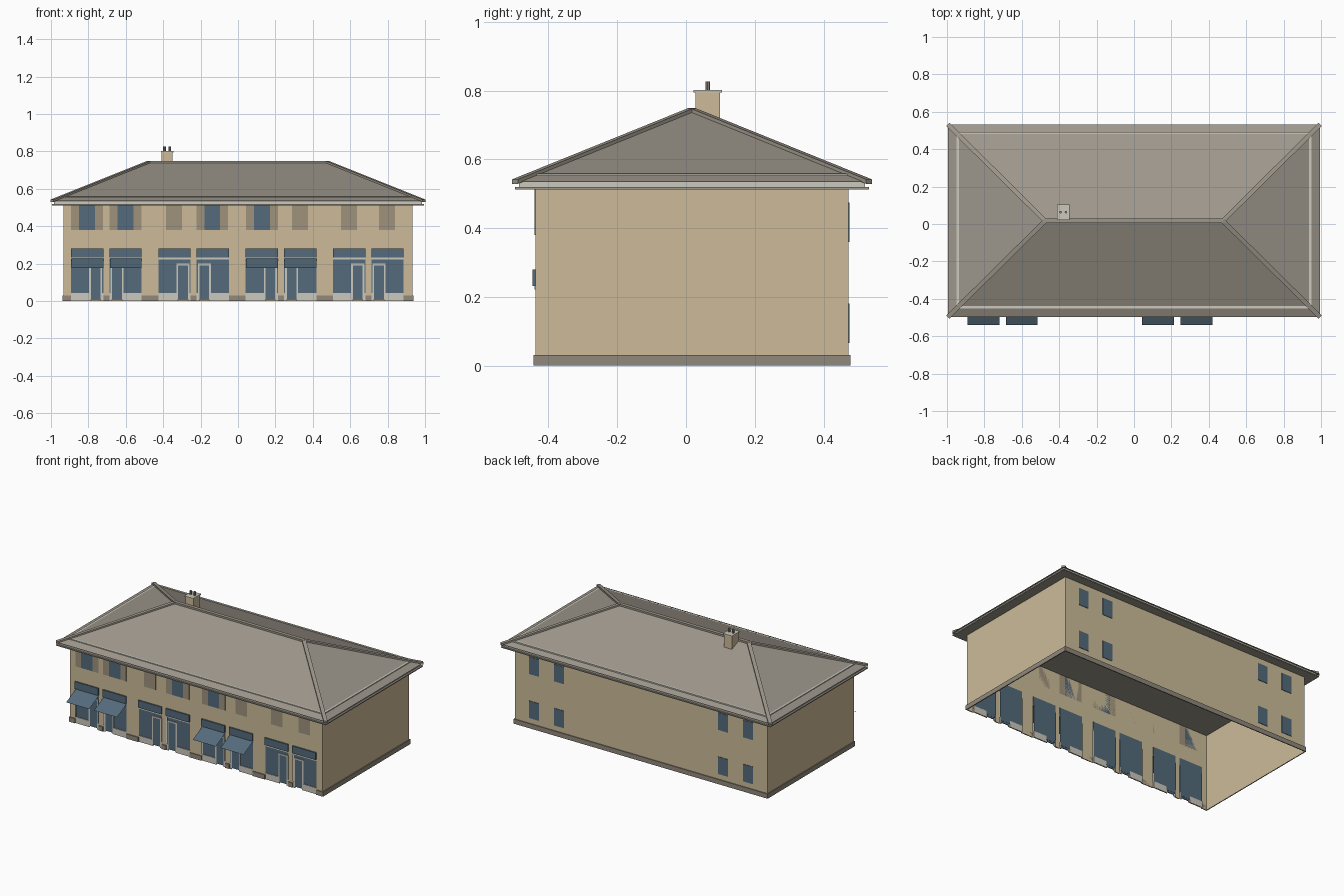
import bpy
from mathutils import Vector

if "Cube" in bpy.data.objects:
    bpy.data.objects.remove(bpy.data.objects["Cube"])


def material(name, r, g, b):
    m = bpy.data.materials.new(name)
    m.diffuse_color = (r, g, b, 1)
    m.use_nodes = True
    m.node_tree.nodes["Principled BSDF"].inputs["Base Color"].default_value = m.diffuse_color
    return m


WALL = material("sandstone", 0.61, 0.50, 0.32)
ROOF = material("roof_grey", 0.34, 0.31, 0.26)
GLASS = material("slate_blue", 0.089, 0.147, 0.20)
CREAM = material("cream_trim", 0.60, 0.58, 0.51)
STONE = material("plinth_stone", 0.28, 0.25, 0.20)
SHUTTER = material("shutter_taupe", 0.35, 0.29, 0.20)


def mesh_object(name, verts, faces, mat):
    me = bpy.data.meshes.new(name)
    me.from_pydata(verts, [], faces)
    me.materials.append(mat)
    ob = bpy.data.objects.new(name, me)
    bpy.context.collection.objects.link(ob)
    return ob


BOX_FACES = [(0, 2, 3, 1), (4, 5, 7, 6), (0, 1, 5, 4),
             (2, 6, 7, 3), (0, 4, 6, 2), (1, 3, 7, 5)]


def boxes(name, mat, items):
    """One object from boxes given as (x0, x1, y0, y1, z0, z1)."""
    verts, faces = [], []
    for x0, x1, y0, y1, z0, z1 in items:
        n = len(verts)
        verts += [(x, y, z) for z in (z0, z1) for y in (y0, y1) for x in (x0, x1)]
        faces += [tuple(n + i for i in f) for f in BOX_FACES]
    return mesh_object(name, verts, faces, mat)


def quads(name, mat, items):
    verts = [v for q in items for v in q]
    faces = [tuple(range(4 * i, 4 * i + 4)) for i in range(len(items))]
    return mesh_object(name, verts, faces, mat)


def ring(x, y0, y1, w, z0, z1):
    """Four boxes forming a rectangular frame, w wide, inside the bounds."""
    return [(-x, x, y0, y0 + w, z0, z1), (-x, x, y1 - w, y1, z0, z1),
            (-x, -x + w, y0 + w, y1 - w, z0, z1), (x - w, x, y0 + w, y1 - w, z0, z1)]


# Main dimensions
WX, WF, WB, WT = 0.932, -0.438, 0.473, 0.515      # walls
EX, EF, EB = 0.995, -0.497, 0.532                 # eaves
RX, RY = 0.475, 0.017                             # ridge
BAY, SIGN0, SIGN1 = 0.173, 0.232, 0.28            # shop bays
starts = [-0.893 + 0.467 * g for g in range(4)]
bays = [(s + d, d > 0, g) for g, s in enumerate(starts) for d in (0, 0.205)]

# Walls: open-bottomed shell with shop openings in the front
piers, x = [], -WX
for b, _, _ in bays:
    piers.append((x, b))
    x = b + BAY
piers.append((x, WX))


def front(x0, x1, z0, z1):
    return [(x0, WF, z0), (x1, WF, z0), (x1, WF, z1), (x0, WF, z1)]


shell = [front(a, b, 0, SIGN1) for a, b in piers] + [front(-WX, WX, SIGN1, WT)]
shell.append([(WX, WB, 0), (-WX, WB, 0), (-WX, WB, WT), (WX, WB, WT)])
shell.append([(WX, WF, 0), (WX, WB, 0), (WX, WB, WT), (WX, WF, WT)])
shell.append([(-WX, WB, 0), (-WX, WF, 0), (-WX, WF, WT), (-WX, WB, WT)])
quads("walls", WALL, shell)

# Plinth around sides, back and front piers
P, PH = 0.006, 0.031
plinth = [(s * WX - (P if s < 0 else 0), s * WX + (P if s > 0 else 0),
           WF - P, WB + P, 0, PH) for s in (-1, 1)]
plinth.append((-WX, WX, WB, WB + P, 0, PH))
plinth += [(a, b, WF - P, WF, 0, PH) for a, b in piers]
boxes("plinth", STONE, plinth)

# Shop fronts
signs, panes, risers, frames, doors, awnings = [], [], [], [], [], []
for b, second, group in bays:
    e = b + BAY
    signs.append((b, e, WF - 0.009, WF + 0.004, SIGN0, SIGN1))
    panes.append((b, e, WF + 0.004, WF + 0.007, 0.02, SIGN0))
    frames.append((b, e, WF - 0.002, WF + 0.006, 0.222, SIGN0))
    d0 = b + (0.006 if second else 0.097)
    d1, w, y = d0 + 0.07, 0.009, WF
    risers += [(b, d0, y, y + 0.008, 0, 0.042), (d1, e, y, y + 0.008, 0, 0.042)]
    frames += [(d0, d0 + w, y, y + 0.004, 0, 0.2), (d1 - w, d1, y, y + 0.004, 0, 0.2),
               (d0, d1, y, y + 0.004, 0.191, 0.2)]
    doors.append((d0 + w, d1 - w, y + 0.001, y + 0.006, 0.008, 0.191))
    if group in (0, 2):
        awnings.append([(b + 0.003, -0.54, 0.178), (e, -0.54, 0.178),
                        (e, WF - 0.002, 0.228), (b + 0.003, WF - 0.002, 0.228)])
boxes("shop_signs", GLASS, signs)
boxes("shop_windows", GLASS, panes)
boxes("shop_risers", CREAM, risers)
boxes("door_frames", CREAM, frames)
boxes("door_panes", GLASS, doors)
quads("awnings", GLASS, awnings)

# Upper front windows: open ones have a shutter on each side, the rest are shut
UZ0, UZ1, T = 0.38, WT, 0.003
glazed, shutters = [], []
for c in (-0.807, -0.602, -0.138, 0.128):
    glazed.append((c - 0.042, c + 0.042, WF - T, WF, UZ0, UZ1))
    for s in (-1, 1):
        m = c + s * 0.0635
        shutters.append((m - 0.0215, m + 0.0215, WF - T, WF, UZ0, UZ1))
for c in (-0.342, 0.332, 0.594, 0.797):
    shutters.append((c - 0.042, c + 0.042, WF - T, WF, UZ0, UZ1))
boxes("upper_windows", GLASS, glazed)
boxes("shutters", SHUTTER, shutters)

# Back windows
boxes("back_windows", GLASS,
      [(c - 0.037, c + 0.037, WB, WB + T, z, z + 0.115)
       for c in (-0.79, -0.605, 0.605, 0.79) for z in (0.066, 0.36)])

# Eaves: soffit, fascia and hipped roof
Z0, Z1 = 0.535, 0.743
boxes("soffit", ROOF, [(-EX, EX, EF, EB, 0.512, 0.519)])
boxes("fascia", CREAM, [(-EX + 0.012, EX - 0.012, EF + 0.012, EB - 0.012, 0.519, Z0)])
corners = [(-EX, EF, Z0), (EX, EF, Z0), (EX, EB, Z0), (-EX, EB, Z0)]
ridge = [(-RX, RY, Z1), (RX, RY, Z1)]
mesh_object("hipped_roof", corners + ridge,
            [(0, 1, 5, 4), (1, 2, 5), (2, 3, 4, 5), (3, 0, 4), (3, 2, 1, 0)], ROOF)
boxes("roof_trim_line", CREAM, ring(0.948, -0.451, 0.493, 0.013, 0.54, 0.559))


# Ridge and hip caps
def cap(name, p, q, w=0.012, h=0.007):
    p, q = Vector(p), Vector(q)
    side = (q - p).cross(Vector((0, 0, 1))).normalized() * w
    verts = []
    for c in (p, q):
        for dz in (-0.006, h):
            verts += [c - side + Vector((0, 0, dz)), c + side + Vector((0, 0, dz))]
    mesh_object(name, verts, [(0, 1, 3, 2), (4, 6, 7, 5), (0, 4, 5, 1),
                              (2, 3, 7, 6), (0, 2, 6, 4), (1, 5, 7, 3)], ROOF)


cap("ridge_cap", *ridge)
for i, r in enumerate((0, 1, 1, 0)):
    cap("hip_cap", corners[i], ridge[r])

# Chimney with cap and two pots
boxes("chimney", WALL, [(-0.408, -0.349, 0.027, 0.099, 0.69, 0.795)])
boxes("chimney_cap", CREAM, [(-0.412, -0.345, 0.022, 0.104, 0.795, 0.802)])
for x in (-0.393, -0.364):
    bpy.ops.mesh.primitive_cylinder_add(vertices=8, radius=0.007, depth=0.025,
                                        location=(x, 0.063, 0.8145))
    pot = bpy.context.object
    pot.name = "chimney_pot"
    pot.data.materials.append(STONE)
